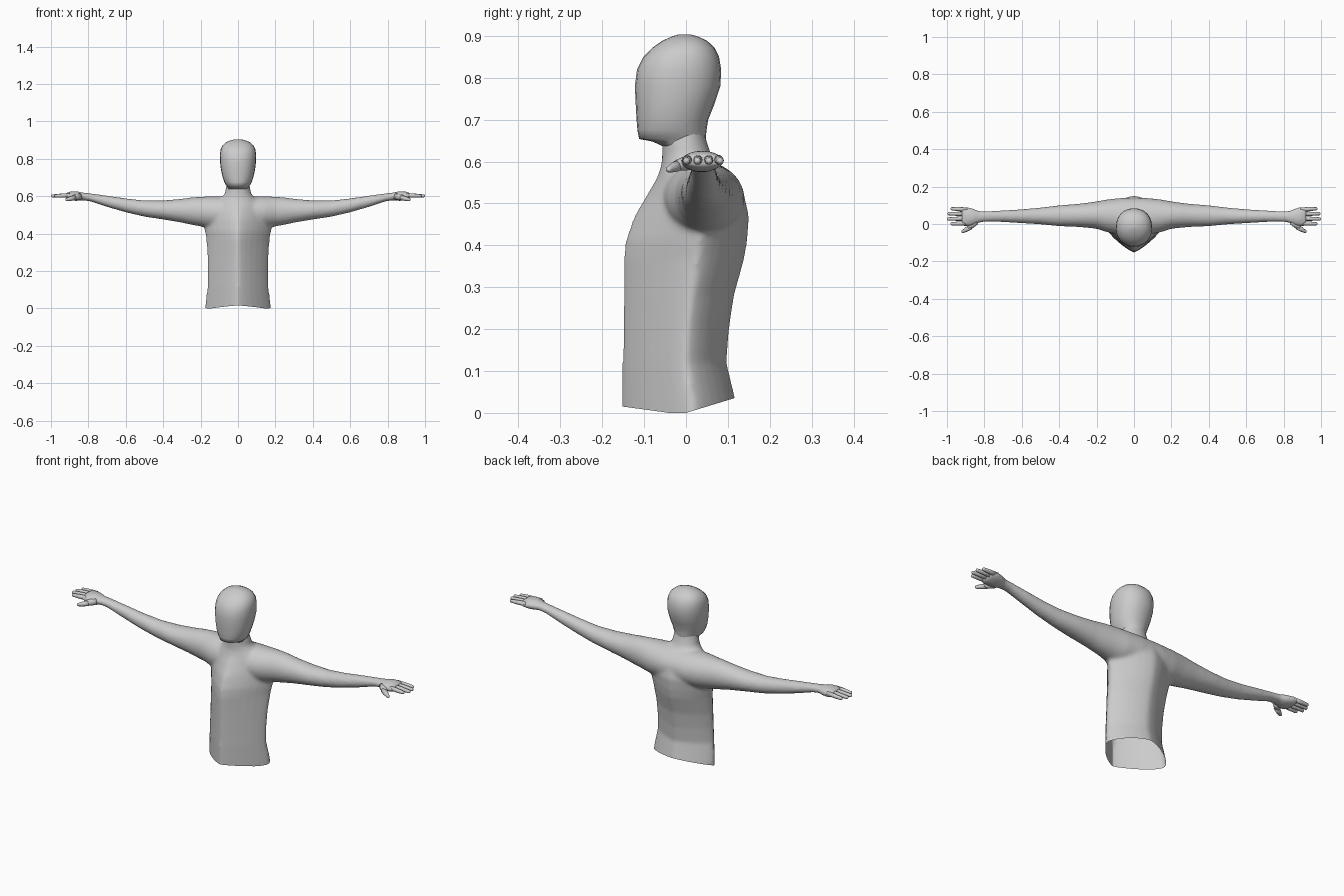
import bpy, bmesh
from math import cos, sin, pi, copysign
from mathutils import Vector

if "Cube" in bpy.data.objects:
    bpy.data.objects.remove(bpy.data.objects["Cube"])

skin = bpy.data.materials.new("plain grey")
skin.diffuse_color = (0.6, 0.6, 0.6, 1)
skin.use_nodes = True
skin.node_tree.nodes["Principled BSDF"].inputs["Base Color"].default_value = skin.diffuse_color


def spow(v, e):
    return copysign(abs(v) ** e, v)


def oval(u, t):
    return cos(u), sin(u)


def head_oval(u, t):
    return spow(cos(u), .92), spow(sin(u), .92)


def torso_oval(u, t):
    """Keel-shaped front, widest behind the middle; turns round towards the neck."""
    k = min(1, max(0, (.60 - t) / .10))
    mid = .22 * k
    front = sin(u) < 0
    p = 1 + (.6 if front else .4) * k
    return spow(cos(u), p), mid + spow(sin(u), p) * (1 + mid if front else 1 - mid)


def loft(bm, rings, point, n=24, shape=oval, caps=(True, True)):
    """Bridge oval rings (t, a0, a1, b0, b1); point(t, a, b) gives the 3D position."""
    rows = []
    for t, a0, a1, b0, b1 in rings:
        row = []
        for i in range(n):
            c, s = shape(2 * pi * i / n, t)
            a = (a0 + a1) / 2 + (a1 - a0) / 2 * c
            b = (b0 + b1) / 2 + (b1 - b0) / 2 * s
            row.append(bm.verts.new(point(t, a, b)))
        rows.append(row)
    faces = []
    for r, s in zip(rows, rows[1:]):
        for i in range(n):
            j = (i + 1) % n
            faces.append(bm.faces.new((r[i], r[j], s[j], s[i])))
    if caps[0]:
        faces.append(bm.faces.new(rows[0]))
    if caps[1]:
        faces.append(bm.faces.new(rows[-1]))
    bmesh.ops.recalc_face_normals(bm, faces=faces)


def make(name, bm):
    me = bpy.data.meshes.new(name)
    bm.to_mesh(me)
    bm.free()
    me.materials.append(skin)
    ob = bpy.data.objects.new(name, me)
    bpy.context.collection.objects.link(ob)
    for p in me.polygons:
        p.use_smooth = True
    return ob


def upright(t, a, b):
    return (a, b, t)


def sideways(t, a, b):
    return (t, a, b)


# torso and neck: height, half width, front y, back y
torso = [(-.06, .178, -.152, .126), (.02, .176, -.152, .121), (.12, .163, -.152, .097),
         (.20, .162, -.151, .103), (.28, .164, -.150, .115), (.37, .170, -.150, .140),
         (.415, .178, -.144, .147), (.47, .185, -.124, .151), (.52, .175, -.094, .139),
         (.56, .14, -.070, .115), (.59, .092, -.059, .08), (.615, .070, -.057, .061),
         (.65, .064, -.057, .049), (.70, .055, -.05, .04)]
bm = bmesh.new()
loft(bm, [(z, -w, w, f, b) for z, w, f, b in torso], upright, 32, torso_oval)

# arms and palms as one span: x, front y, back y, bottom z, top z
arm = [(.06, -.06, .14, .42, .60), (.14, -.045, .132, .425, .599), (.20, -.026, .121, .438, .597),
       (.25, -.02, .114, .447, .593), (.30, -.016, .108, .458, .586), (.40, -.012, .100, .475, .577),
       (.50, -.002, .088, .490, .577), (.60, .004, .079, .513, .588), (.70, .010, .073, .542, .603),
       (.79, .012, .069, .572, .615), (.83, .006, .071, .578, .619), (.86, -.009, .083, .574, .626),
       (.89, -.014, .091, .576, .626), (.92, -.013, .093, .587, .618)]
span = [(-r[0], *r[1:]) for r in reversed(arm)] + arm
loft(bm, span, sideways)
body = make("body", bm)

# blend torso and arms into one skin
rm = body.modifiers.new("blend", 'REMESH')
rm.mode = 'VOXEL'
rm.voxel_size = 0.008
rm.use_smooth_shade = True
sm = body.modifiers.new("soften", 'SMOOTH')
sm.factor = 0.5
sm.iterations = 8
dg = bpy.context.evaluated_depsgraph_get()
mesh = bpy.data.meshes.new_from_object(body.evaluated_get(dg))
body.modifiers.clear()


# wavy open hem, higher at the front and back
def hem(y):
    return .015 * max(0, (-.04 - y) / .11) if y < 0 else .035 * y / .115


bm = bmesh.new()
bm.from_mesh(mesh)
for v in bm.verts:
    v.co.z -= hem(v.co.y) if v.co.z < .2 else 0
bmesh.ops.bisect_plane(bm, geom=bm.verts[:] + bm.edges[:] + bm.faces[:],
                       plane_co=(0, 0, 0), plane_no=(0, 0, 1), clear_inner=True)
for v in bm.verts:
    v.co.z += hem(v.co.y) if v.co.z < .2 - hem(v.co.y) else 0
bm.to_mesh(mesh)
bm.free()
body.data = mesh
mesh.materials.clear()
mesh.materials.append(skin)
for p in mesh.polygons:
    p.use_smooth = True
    p.material_index = 0

# head: height, half width, front y, back y
head = [(.635, .058, -.052, .046), (.648, .056, -.08, .046), (.654, .062, -.112, .047),
        (.675, .073, -.116, .049), (.70, .082, -.118, .053), (.735, .090, -.120, .067),
        (.78, .096, -.122, .082), (.82, .097, -.117, .084), (.85, .093, -.102, .079),
        (.872, .082, -.080, .068), (.889, .062, -.056, .05), (.90, .035, -.030, .025),
        (.904, .012, -.016, .008)]
bm = bmesh.new()
loft(bm, [(z, -w, w, f, b) for z, w, f, b in head], upright, 24, head_oval, (False, True))
make("head", bm)


# fingers and thumbs: tapered rods with rounded tips
def rod(bm, start, end, r0, r1):
    start, end = Vector(start), Vector(end)
    d = end - start
    q = d.to_track_quat('Z', 'Y')
    length = d.length
    prof = [(0, r0), (length * .5, (r0 + r1) / 2 + .001), (length - r1, r1),
            (length - r1 * .4, r1 * .8), (length, r1 * .25)]
    loft(bm, [(t, -r, r, -r, r) for t, r in prof],
         lambda t, a, b: start + q @ Vector((a, b, t)), 10)


for side, s in (("right", 1), ("left", -1)):
    bm = bmesh.new()
    for y0, y1, tip in ((.004, .001, .982), (.029, .027, 1.0), (.054, .055, .998), (.077, .082, .982)):
        rod(bm, (s * .89, y0, .605), (s * tip, y1, .601), .0115, .0085)
    rod(bm, (s * .845, .012, .598), (s * .89, -.024, .59), .017, .014)
    rod(bm, (s * .872, -.016, .592), (s * .922, -.044, .58), .014, .008)
    make(side + "_fingers", bm)
